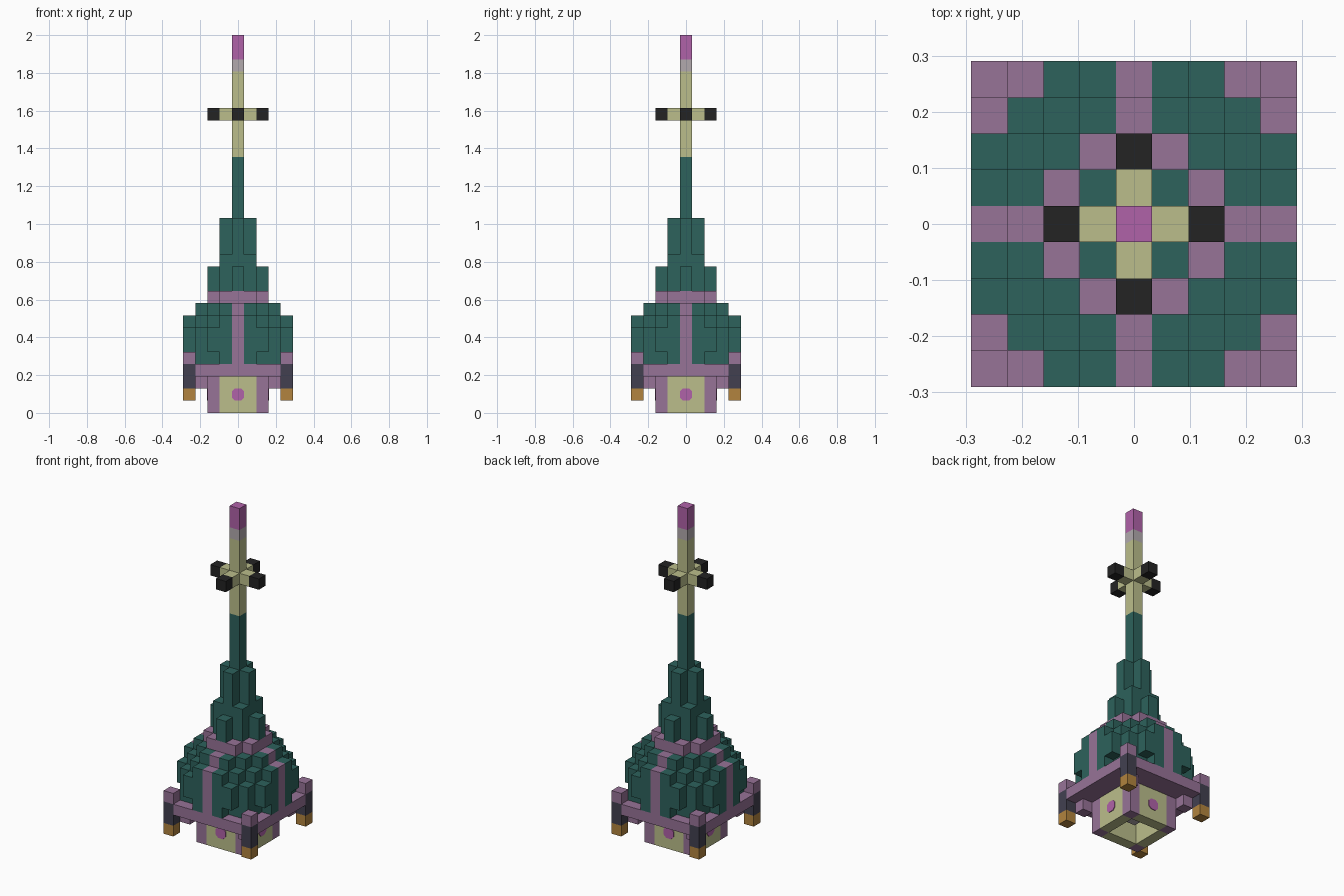
import bpy, bmesh
from mathutils import Vector

cube = bpy.data.objects.get("Cube")
if cube:
    bpy.data.objects.remove(cube, do_unlink=True)

U = 2 / 31  # one block


def linear(c):
    c /= 255
    return c / 12.92 if c <= 0.04045 else ((c + 0.055) / 1.055) ** 2.4


def material(name, r, g, b):
    m = bpy.data.materials.new(name)
    m.use_nodes = True
    col = (linear(r), linear(g), linear(b), 1)
    m.diffuse_color = col
    bsdf = next(n for n in m.node_tree.nodes if n.type == "BSDF_PRINCIPLED")
    bsdf.inputs["Base Color"].default_value = col
    return m


mauve = material("mauve", 151, 115, 151)
teal = material("teal", 45, 98, 92)
cream = material("cream", 187, 190, 139)
black = material("black", 35, 35, 35)
magenta = material("magenta", 176, 98, 169)
slate = material("slate", 66, 64, 80)
gold = material("gold", 178, 132, 62)
grey = material("grey", 178, 170, 174)


def finish(name, bm, mat):
    mesh = bpy.data.meshes.new(name)
    bm.to_mesh(mesh)
    bm.free()
    mesh.materials.append(mat)
    obj = bpy.data.objects.new(name, mesh)
    bpy.context.collection.objects.link(obj)
    return obj


def blocks(name, mat, boxes):
    """Boxes given as centre x, y, bottom, top, width x, width y in blocks."""
    bm = bmesh.new()
    for x, y, z0, z1, wx, wy in boxes:
        verts = bmesh.ops.create_cube(bm, size=U)["verts"]
        for v in verts:
            v.co = Vector((v.co.x * wx + x * U, v.co.y * wy + y * U,
                           v.co.z * (z1 - z0) + (z0 + z1) / 2 * U))
    return finish(name, bm, mat)


def around(x, y):
    """All places matching one spot by symmetry in four directions."""
    return sorted({(sx * a, sy * b) for a, b in ((x, y), (y, x))
                   for sx in (-1, 1) for sy in (-1, 1)})


def columns(x, y, z0, z1):
    return [(a, b, z0, z1, 1, 1) for a, b in around(x, y)]


def bars(dist, z0, z1, length):
    """Four bars facing the four sides."""
    return [(a, b, z0, z1, length if b else 1, length if a else 1)
            for a, b in around(dist, 0)]


# Hollow cabin below the rim
blocks("cabin_corners", mauve, columns(2, 2, 0, 3))
blocks("cabin_panels", cream, bars(2, 0, 3, 3))
blocks("cabin_ceiling", cream, [(0, 0, 2, 3, 3, 3)])
blocks("cabin_core", grey, [(0, 0, 1, 2, 1, 1)])

# Eight-sided windows as thin plates on each panel
bm = bmesh.new()
outline = [(s * a, t * b) for s, t, order in
           ((1, 1, 1), (-1, 1, -1), (-1, -1, 1), (1, -1, -1))
           for a, b in ((.5, .25), (.25, .5))[::order]]
for nx, ny in around(1, 0):
    normal, side = Vector((nx, ny, 0)), Vector((-ny, nx, 0))
    centre = normal * 2.5 * U + Vector((0, 0, 1.5 * U))
    ring = [bm.verts.new(centre + side * a * U + Vector((0, 0, b * U)))
            for a, b in outline]
    face = bm.faces.new(ring)
    extruded = bmesh.ops.extrude_face_region(bm, geom=[face])["geom"]
    for v in extruded:
        if isinstance(v, bmesh.types.BMVert):
            v.co += normal * 0.004
bmesh.ops.recalc_face_normals(bm, faces=bm.faces)
finish("cabin_windows", bm, magenta)

# Square rim with brackets and corner posts
blocks("rim", mauve, [(0, 0, 3, 4, 7, 7)] + bars(4, 3, 4, 7))
blocks("rim_brackets", mauve, columns(3, 3, 2, 3))
blocks("post_caps", mauve, columns(4, 4, 4, 5))
blocks("posts", slate, columns(4, 4, 2, 4))
blocks("post_feet", gold, columns(4, 4, 1, 2))

# Stepped dome with ribs and collar
dome = [(4, 1, 4, 8), (4, 2, 5, 7), (3, 1, 4, 9), (3, 2, 4, 8),
        (3, 3, 4, 7), (2, 2, 4, 9)]
blocks("dome", teal, [b for c in dome for b in columns(*c)])
blocks("dome_ribs", mauve, columns(4, 0, 4, 8) + columns(3, 0, 4, 9))
blocks("collar", mauve, columns(2, 1, 9, 10) + columns(2, 0, 9, 10))

# Stepped spire above the collar
spire = [(2, 0, 10, 12), (1, 1, 9, 13), (1, 0, 9, 16), (0, 0, 9, 21)]
blocks("spire", teal, [b for c in spire for b in columns(*c)])

# Mast with crossed arms and a bright tip
blocks("mast", cream, [(0, 0, 21, 28, 1, 1)])
blocks("mast_arms", cream, columns(1, 0, 24, 25))
blocks("arm_ends", black, columns(2, 0, 24, 25))
blocks("mast_band", grey, [(0, 0, 28, 29, 1, 1)])
blocks("mast_tip", magenta, [(0, 0, 29, 31, 1, 1)])
